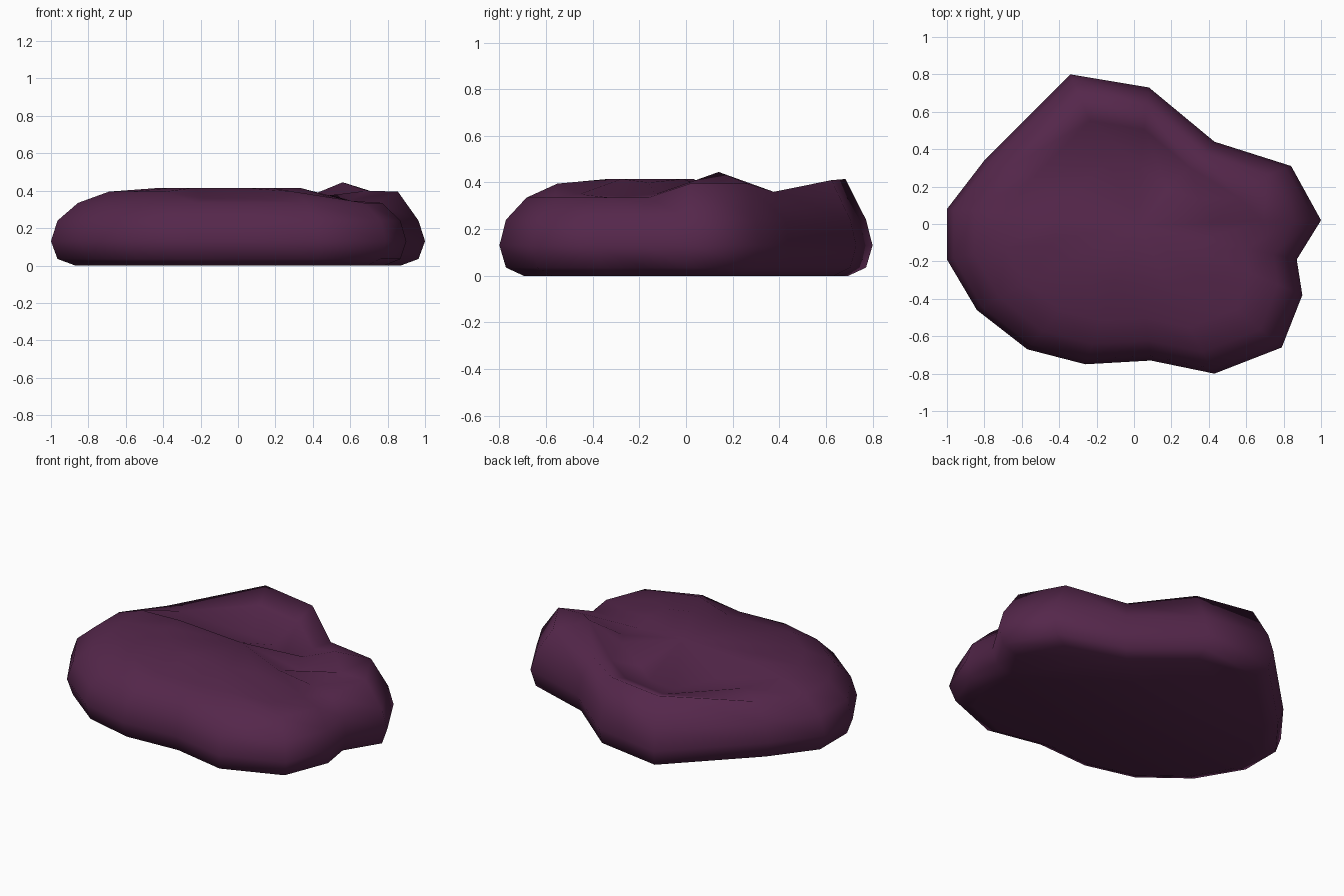
import bpy, bmesh

if "Cube" in bpy.data.objects:
    bpy.data.objects.remove(bpy.data.objects["Cube"])

# Plan outline of the cushion-like rock, clockwise from the back
outline = [(-.34, .80), (.08, .73), (.43, .44), (.84, .31), (1.0, .02), (.87, -.19),
           (.90, -.38), (.79, -.66), (.43, -.80), (.09, -.73), (-.26, -.75), (-.57, -.67),
           (-.84, -.46), (-1.0, -.19), (-1.0, .08), (-.80, .34)]
# Rounded side profile: outline scale and height of each ring
profile = [(.87, 0), (.965, .035), (1, .13), (.965, .24), (.855, .335), (.69, .395), (.42, .415)]

# Height changes on the upper rings: raised back rim, hollow behind the middle, low front terrace
heights = {
    4: {0: .415, 1: .41, 2: .36, 3: .395, 4: .395},
    5: {0: .36, 1: .36, 2: .33, 3: .445, 4: .40, 5: .35, 6: .34, 7: .35, 9: .36, 10: .36, 15: .36},
    6: {0: .28, 1: .28, 2: .28, 3: .36, 4: .34, 5: .36, 6: .40, 15: .33},
}

bm = bmesh.new()
rings = []
for r, (s, z) in enumerate(profile):
    rings.append([bm.verts.new((x * s, y * s, heights.get(r, {}).get(i, z)))
                  for i, (x, y) in enumerate(outline)])
# Peak of the lump on the right
rings[5][3].co = (.56, .14, .445)

# Skin between rings, then underside and top centre
n = len(outline)
for low, high in zip(rings, rings[1:]):
    for i in range(n):
        j = (i + 1) % n
        bm.faces.new((low[i], low[j], high[j], high[i]))
bm.faces.new(rings[0])
centre = bm.verts.new((.03, -.01, .415))
for i in range(n):
    bm.faces.new((rings[-1][i], rings[-1][(i + 1) % n], centre))
bmesh.ops.recalc_face_normals(bm, faces=bm.faces)
for f in bm.faces:
    f.smooth = True

mesh = bpy.data.meshes.new("soft_rock")
bm.to_mesh(mesh)
bm.free()
rock = bpy.data.objects.new("soft_rock", mesh)
bpy.context.collection.objects.link(rock)

# Dark plum colour
mat = bpy.data.materials.new("plum")
mat.diffuse_color = (.09, .02, .07, 1)
mat.use_nodes = True
mat.node_tree.nodes["Principled BSDF"].inputs["Base Color"].default_value = mat.diffuse_color
mesh.materials.append(mat)
